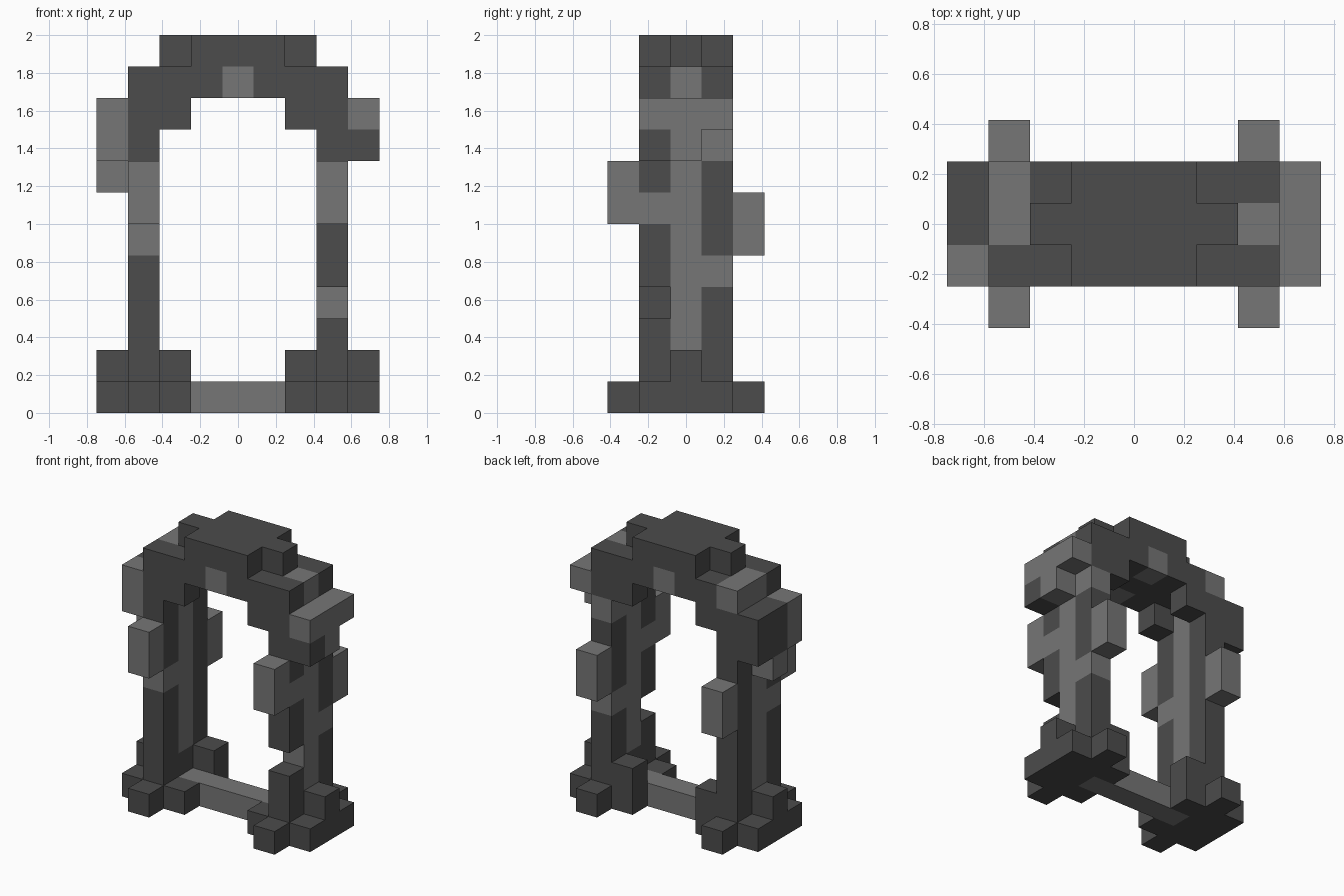
import bpy
import bmesh
from mathutils import Vector

cube = bpy.data.objects.get("Cube")
if cube:
    bpy.data.objects.remove(cube, do_unlink=True)

UNIT = 1 / 6
ORIGIN = Vector((-4.5, -2.5, 0))


def material(name, value):
    m = bpy.data.materials.new(name)
    m.use_nodes = True
    colour = (value, value, value, 1)
    m.diffuse_color = colour
    bsdf = m.node_tree.nodes["Principled BSDF"]
    bsdf.inputs["Base Color"].default_value = colour
    bsdf.inputs["Roughness"].default_value = 0.9
    return m


DARK, LIGHT = 0, 1
MATERIALS = [material("dark stone", 0.072), material("light stone", 0.18)]
cells = {}  # grid cell -> (part, colour)


def fill(part, colour, xs, ys, zs):
    """Fill an inclusive range of grid cells."""
    for x in range(xs[0], xs[1] + 1):
        for y in range(ys[0], ys[1] + 1):
            for z in range(zs[0], zs[1] + 1):
                cells[x, y, z] = (part, colour)


def one(part, colour, x, y, z):
    fill(part, colour, (x, x), (y, y), (z, z))


# Parts shared by both sides: foot, pillar, brackets and arch shoulder
for side, c, out in (("right", 1, -1), ("left", 7, 1)):
    foot, pillar = side + "_foot", side + "_pillar"
    fill(foot, DARK, (c - 1, c + 1), (1, 3), (0, 0))
    fill(foot, DARK, (c, c), (0, 4), (0, 0))
    fill(foot, DARK, (c, c), (1, 3), (1, 1))
    one(foot, DARK, c + out, 2, 1)
    one(foot, DARK, c - out, 3, 1)
    fill(pillar, DARK, (c, c), (1, 3), (2, 9))
    fill(pillar, LIGHT, (c, c), (2, 2), (2, 9))
    fill(side + "_front_bracket", LIGHT, (c, c), (0, 0), (6, 7))
    fill(side + "_back_bracket", LIGHT, (c, c), (4, 4), (5, 6))
    for y in (1, 3):
        one(side + "_inner_corbel", DARK, c - out, y, 9)

# Sill strip between the feet
fill("sill", LIGHT, (2, 6), (2, 2), (0, 0))

# Arch lintel and its crown
fill("lintel", DARK, (1, 7), (1, 3), (10, 10))
for y in (1, 3):
    one("lintel", LIGHT, 4, y, 10)
fill("lintel", LIGHT, (1, 1), (2, 3), (10, 10))
one("lintel", LIGHT, 7, 2, 10)
fill("crown", DARK, (3, 5), (1, 3), (11, 11))
fill("crown", DARK, (2, 6), (2, 2), (11, 11))

# Worn and pale stones in the pillars
one("right_pillar", LIGHT, 1, 1, 5)
one("left_pillar", LIGHT, 7, 1, 6)
one("left_pillar", LIGHT, 7, 3, 4)
one("left_pillar", LIGHT, 7, 3, 8)
del cells[7, 1, 3]

# Outer ledges
fill("right_ledge", DARK, (0, 0), (2, 3), (8, 9))
fill("right_ledge", LIGHT, (0, 0), (1, 1), (8, 9))
one("right_ledge", LIGHT, 0, 2, 7)
fill("left_ledge", LIGHT, (8, 8), (1, 3), (9, 9))
one("left_ledge", DARK, 8, 1, 8)
one("left_ledge", LIGHT, 8, 2, 8)


def exposed_faces(cell):
    """Yield the corners of each side that has no neighbour."""
    for axis in range(3):
        for sign in (-1, 1):
            step = Vector((0, 0, 0))
            step[axis] = sign
            if tuple(int(a + b) for a, b in zip(cell, step)) in cells:
                continue
            u, v = Vector((0, 0, 0)), Vector((0, 0, 0))
            u[(axis + 1) % 3] = 0.5
            v[(axis + 2) % 3] = 0.5 * sign
            mid = Vector(cell) + Vector((0.5, 0.5, 0.5)) + step * 0.5
            yield [mid - u - v, mid + u - v, mid + u + v, mid - u + v]


def build(part):
    bm = bmesh.new()
    for cell, (name, colour) in cells.items():
        if name == part:
            for corners in exposed_faces(cell):
                verts = [bm.verts.new((p + ORIGIN) * UNIT) for p in corners]
                bm.faces.new(verts).material_index = colour
    bmesh.ops.remove_doubles(bm, verts=bm.verts, dist=0.001)
    mesh = bpy.data.meshes.new(part)
    bm.to_mesh(mesh)
    bm.free()
    for m in MATERIALS:
        mesh.materials.append(m)
    bpy.context.collection.objects.link(bpy.data.objects.new(part, mesh))


for part in sorted({name for name, _ in cells.values()}):
    build(part)
